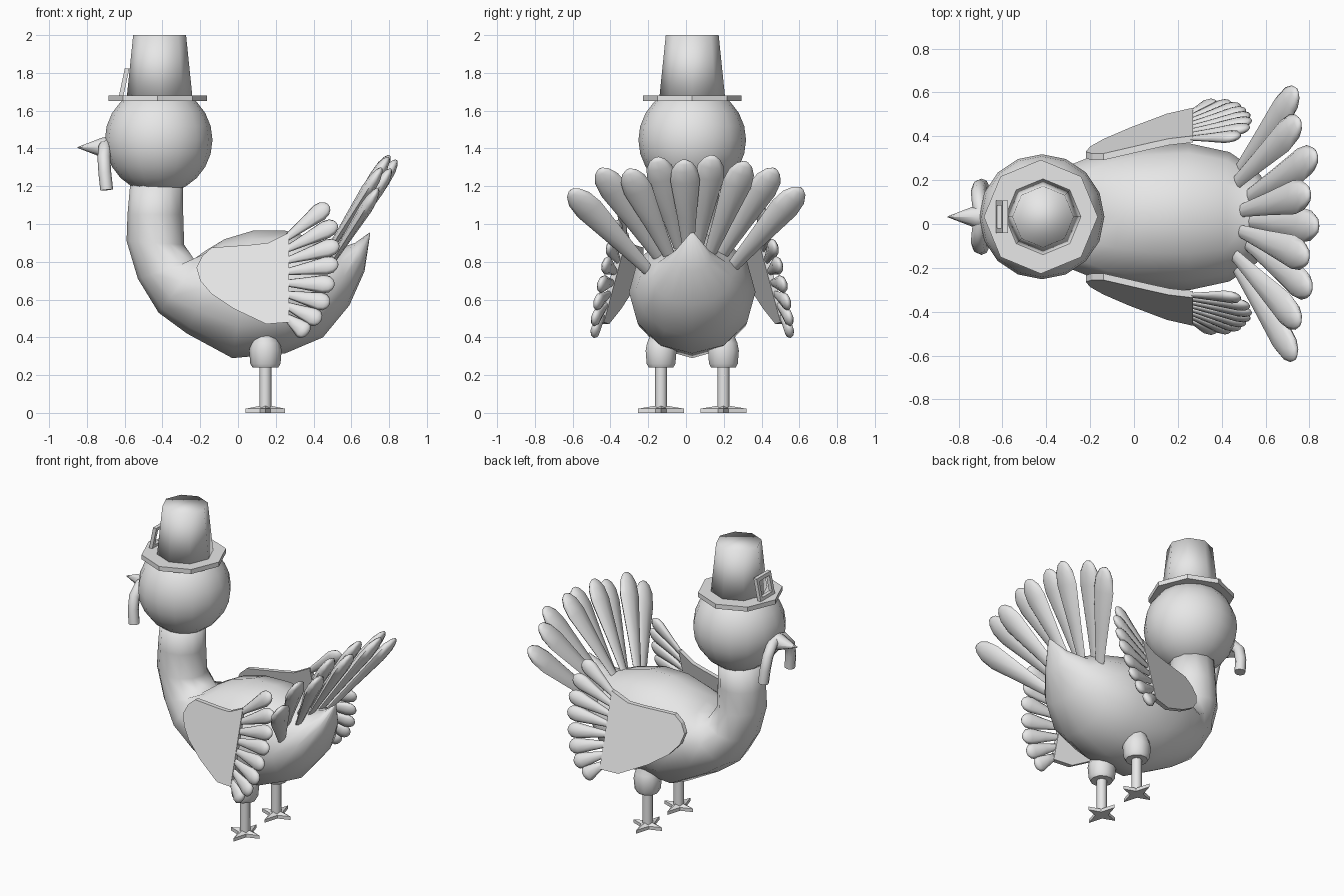
import bpy, bmesh, math
from mathutils import Vector as V

if "Cube" in bpy.data.objects:
    bpy.data.objects.remove(bpy.data.objects["Cube"])

MID = 0.033  # y of the bird's centre plane
X, Y, Z = V((1, 0, 0)), V((0, 1, 0)), V((0, 0, 1))

grey = bpy.data.materials.new("plain_grey")
grey.use_nodes = True
grey.diffuse_color = (0.8, 0.8, 0.8, 1)
grey.node_tree.nodes["Principled BSDF"].inputs["Base Color"].default_value = (0.8, 0.8, 0.8, 1)


def finish(bm, name, angle):
    """Turn a bmesh into a shaded object; angle 0 keeps it flat."""
    bmesh.ops.recalc_face_normals(bm, faces=bm.faces)
    mesh = bpy.data.meshes.new(name)
    bm.to_mesh(mesh)
    bm.free()
    mesh.materials.append(grey)
    obj = bpy.data.objects.new(name, mesh)
    bpy.context.collection.objects.link(obj)
    if angle:
        bpy.ops.object.select_all(action="DESELECT")
        obj.select_set(True)
        bpy.context.view_layer.objects.active = obj
        bpy.ops.object.shade_smooth_by_angle(angle=math.radians(angle))
    return obj


def loft(name, rings, angle=0):
    """Skin a list of equal rings and cap both ends."""
    bm = bmesh.new()
    rows = [[bm.verts.new(p) for p in ring] for ring in rings]
    n = len(rows[0])
    for a, b in zip(rows, rows[1:]):
        for i in range(n):
            bm.faces.new((a[i], a[(i + 1) % n], b[(i + 1) % n], b[i]))
    bm.faces.new(rows[0])
    bm.faces.new(rows[-1])
    return finish(bm, name, angle)


def ellipse(centre, u, v, sides):
    steps = [math.tau * i / sides for i in range(sides)]
    return [centre + u * math.cos(a) + v * math.sin(a) for a in steps]


def lathe(name, x, y, profile, sides, angle):
    """Upright turned shape from (radius, height) pairs."""
    loft(name, [ellipse(V((x, y, z)), X * r, Y * r, sides) for r, z in profile], angle)


def feather(name, base, tip, normal, width, thick):
    """Flattened petal that widens toward a rounded tip."""
    axis = tip - base
    side = axis.cross(normal).normalized()
    face = side.cross(axis).normalized()
    shape = [(0, .35), (.4, .66), (.78, 1), (.9, .88), (.97, .55), (1, .2)]
    loft(name, [ellipse(base + axis * t, side * width * r, face * thick * r, 8)
                for t, r in shape], 80)


# Neck and body: (upper x, upper z, lower x, lower z, half width)
sections = [
    (-.29, 1.22, -.57, 1.22, .14), (-.29, 1.05, -.585, 1.05, .145),
    (-.285, .89, -.59, .91, .155), (-.23, .81, -.53, .71, .18),
    (-.17, .86, -.42, .53, .235), (-.07, .92, -.27, .42, .285),
    (.08, .965, -.03, .29, .325), (.25, .965, .25, .315, .335),
    (.42, .92, .45, .40, .295), (.53, .87, .59, .57, .21),
    (.62, .90, .67, .75, .10), (.697, .955, .70, .95, .01)]
rings = []
for ux, uz, lx, lz, w in sections:
    up, low = V((ux, MID, uz)), V((lx, MID, lz))
    rings.append(ellipse((up + low) / 2, (up - low) / 2, Y * w, 12))
loft("body", rings, 180)

# Head
bm = bmesh.new()
bmesh.ops.create_uvsphere(bm, u_segments=16, v_segments=12, radius=.285)
bmesh.ops.translate(bm, verts=bm.verts, vec=(-.42, MID, 1.445))
finish(bm, "head", 180)

# Hat
lathe("hat_brim", -.425, MID, [(.26, 1.65), (.26, 1.68)], 8, 0)
lathe("hat_crown", -.415, MID, [(.175, 1.66), (.14, 2.0)], 8, 180)

# Hat buckle: square frame leaning with the crown
lean = V((.03, 0, .14)).normalized()
out = V((-.012, 0, 0))
mid = V((-.603, MID, 1.75))
frames = []
for half, shift in ((.052, -1), (.052, 1), (.075, 1), (.075, -1), (.052, -1)):
    frames.append([mid + out * shift + Y * half * a + lean * half * b
                   for a, b in ((-1, -1), (1, -1), (1, 1), (-1, 1))])
bm = bmesh.new()
rows = [[bm.verts.new(p) for p in f] for f in frames[:4]]
for k in range(4):
    a, b = rows[k], rows[(k + 1) % 4]
    for i in range(4):
        j = (i + 1) % 4
        bm.faces.new((a[i], a[j], b[j], b[i]))
finish(bm, "hat_buckle", 0)

# Beak
beak = [(-.67, .06), (-.72, .052), (-.85, .002)]
loft("beak", [ellipse(V((x, MID, 1.405)), Y * r, Z * r, 8) for x, r in beak], 50)

# Star-shaped foot, shank and thigh, wing and wattle on both sides
outline = [(-.22, .77), (-.19, .83), (-.14, .875), (.07, .89), (.16, .9), (.27, .955),
           (.27, .48), (.15, .47), (-.02, .55), (-.14, .63), (-.2, .7)]
wing_tips = [(.48, 1.1), (.525, 1.0), (.535, .89), (.53, .79),
             (.51, .68), (.485, .58), (.44, .49), (.37, .42)]

for side, s in (("left", 1), ("right", -1)):

    def on_wing(x, z, lift=0):
        spread = .265 + .25 * (x + .2) + .27 * (.85 - z)
        return V((x, MID + s * (spread + lift), z))

    # Wing plate
    loft(side + "_wing", [[on_wing(x, z, d) for x, z in outline] for d in (-.015, .015)])

    # Wing feathers
    normal = V((-.25, s, .27))
    for i, (x, z) in enumerate(wing_tips):
        base = on_wing(.25, .92 - .058 * i)
        feather(f"{side}_wing_feather_{i + 1}", base, on_wing(x, z), normal, .05, .026)

    # Wattle
    path = [V((-.69, 0, 1.42)), V((-.705, .06, 1.41)), V((-.71, .115, 1.35)),
            V((-.705, .135, 1.27)), V((-.695, .14, 1.18))]
    rings = []
    for i, p in enumerate(path):
        t = path[min(i + 1, 4)] - path[max(i - 1, 0)]
        v = X.cross(t).normalized()
        u = t.cross(v).normalized()
        ring = ellipse(p, u * .034, v * .034, 8)
        rings.append([V((q.x, MID + s * q.y, q.z)) for q in ring])
    loft(side + "_wattle", rings, 50)

    # Leg
    lx, ly = .145, MID + s * .165
    lathe(side + "_thigh", lx, ly,
          [(.068, .24), (.08, .26), (.086, .33), (.078, .37), (.06, .41), (.05, .5)], 10, 50)
    lathe(side + "_shank", lx, ly, [(.032, .02), (.032, .26)], 8, 50)

    # Foot
    star = []
    for i in range(8):
        a = math.tau * i / 8
        r = .04 if i % 2 else (.122 if i % 4 else .105)
        star.append(V((lx + r * math.cos(a), ly + r * math.sin(a), 0)))
    hub = V((lx, ly, .04))
    loft(side + "_foot", [star, [p + Z * .022 for p in star],
                          [hub.lerp(p + Z * .04, .15) for p in star]])

# Tail fan: (tip y, tip z) across the sloping tail plane
tail_tips = [(-.61, 1.19), (-.455, 1.28), (-.305, 1.30), (-.155, 1.34), (-.01, 1.35),
             (.14, 1.35), (.315, 1.34), (.47, 1.28), (.61, 1.2)]
slope = V((-.85, 0, .53))
for i, (y, z) in enumerate(tail_tips):
    layer = slope * (.022 if i % 2 else -.022)
    base_z = .86 - .27 * abs(y) ** 1.5
    base = V((.5 + .62 * (base_z - .85), MID * .5 + y * .3, base_z))
    tip = V((.5 + .64 * (z - .85), y, z))
    feather(f"tail_feather_{i + 1}", base + layer, tip + layer, slope, .078, .035)
